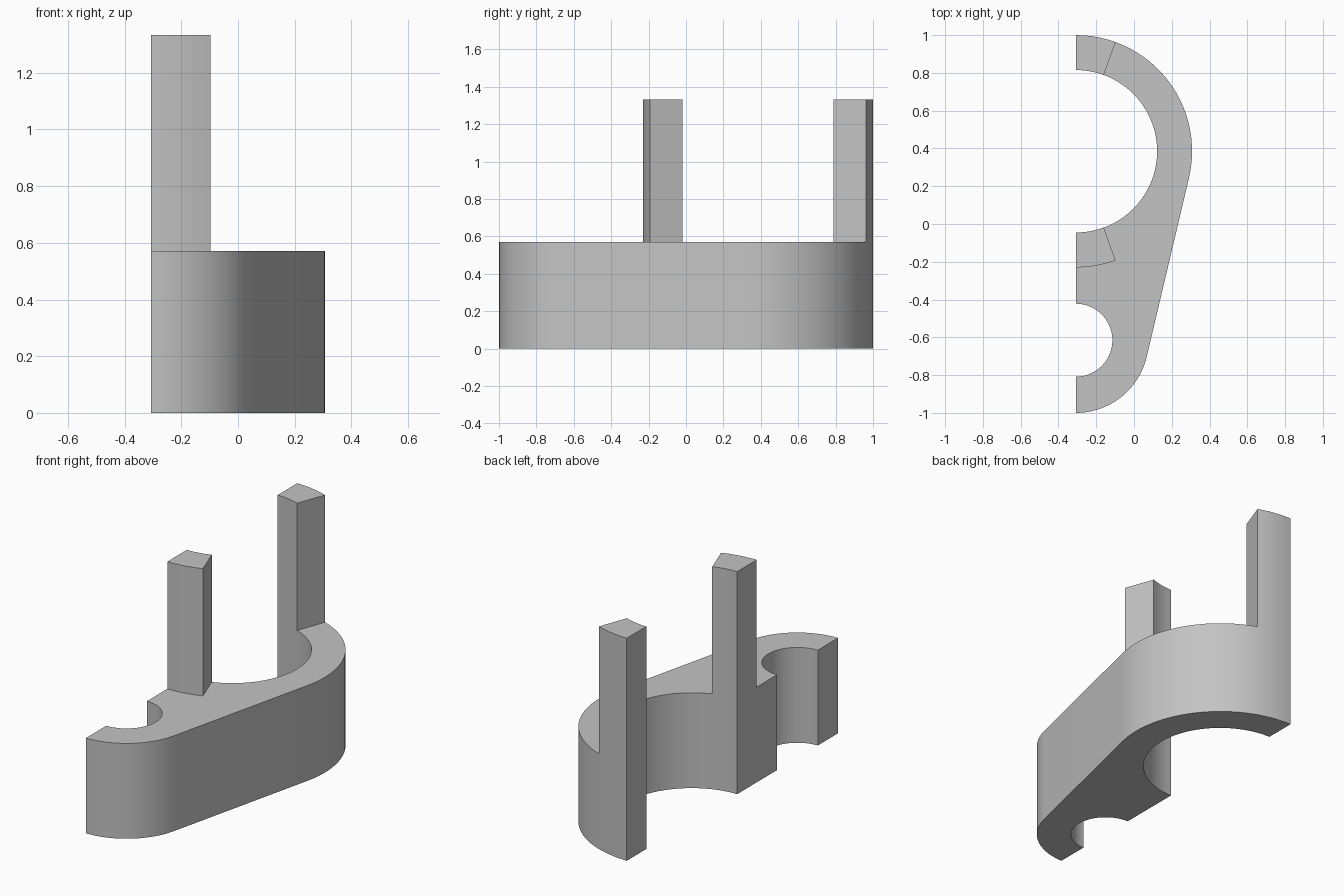
import bpy
import bmesh
from math import sin, cos, asin, degrees, radians
from mathutils import Vector

cube = bpy.data.objects.get("Cube")
if cube:
    bpy.data.objects.remove(cube, do_unlink=True)

# Main dimensions: two half rings joined by a tangent web
CUT_X = -0.3075
BIG_Y, BIG_OUT, BIG_IN = 0.385, 0.615, 0.43
SMALL_Y, SMALL_OUT, SMALL_IN = -0.615, 0.385, 0.193
BODY_TOP, POST_TOP = 0.571, 1.333
POST_ANGLE = 20
TANGENT = 90 + degrees(asin((BIG_OUT - SMALL_OUT) / (BIG_Y - SMALL_Y)))


def arc(cy, radius, start, end):
    """Points on an arc, with angles measured clockwise from +y."""
    steps = max(5, round(abs(end - start) / 4))
    angles = [radians(start + (end - start) * i / steps) for i in range(steps + 1)]
    return [Vector((CUT_X + radius * sin(a), cy + radius * cos(a), 0)) for a in angles]


def post_outline(start, end):
    return arc(BIG_Y, BIG_OUT, start, end) + arc(BIG_Y, BIG_IN, end, start)


def raise_faces(bm, faces, height, keep):
    result = bmesh.ops.extrude_face_region(bm, geom=faces, use_keep_orig=keep)
    verts = [g for g in result["geom"] if isinstance(g, bmesh.types.BMVert)]
    bmesh.ops.translate(bm, verts=verts, vec=(0, 0, height))
    return [g for g in result["geom"] if isinstance(g, bmesh.types.BMFace)]


# Footprint: web region plus the two post sectors, sharing their borders
far = 180 - POST_ANGLE
web = (arc(BIG_Y, BIG_OUT, POST_ANGLE, TANGENT)
       + arc(SMALL_Y, SMALL_OUT, TANGENT, 180)
       + arc(SMALL_Y, SMALL_IN, 180, 0)
       + arc(BIG_Y, BIG_OUT, 180, far)
       + arc(BIG_Y, BIG_IN, far, POST_ANGLE))
bm = bmesh.new()
for outline in (web, post_outline(0, POST_ANGLE), post_outline(far, 180)):
    bm.faces.new([bm.verts.new(p) for p in outline])
bmesh.ops.remove_doubles(bm, verts=bm.verts[:], dist=0.0005)

# Raise the body, then raise the two posts out of its top
tops = raise_faces(bm, bm.faces[:], BODY_TOP, True)
web_top = max(tops, key=lambda f: f.calc_area())
raise_faces(bm, [f for f in tops if f != web_top], POST_TOP - BODY_TOP, False)
bmesh.ops.recalc_face_normals(bm, faces=bm.faces[:])

mesh = bpy.data.meshes.new("half_bracket_with_posts")
bm.to_mesh(mesh)
bm.free()
bracket = bpy.data.objects.new("half_bracket_with_posts", mesh)
bpy.context.collection.objects.link(bracket)

# Plain grey finish
grey = bpy.data.materials.new("plain_grey")
grey.use_nodes = True
colour = (0.55, 0.55, 0.55, 1)
grey.diffuse_color = colour
grey.node_tree.nodes["Principled BSDF"].inputs["Base Color"].default_value = colour
mesh.materials.append(grey)

# Smooth the curved walls, keep the corners sharp
bpy.ops.object.select_all(action="DESELECT")
bracket.select_set(True)
bpy.context.view_layer.objects.active = bracket
bpy.ops.object.shade_smooth_by_angle(angle=radians(25))
